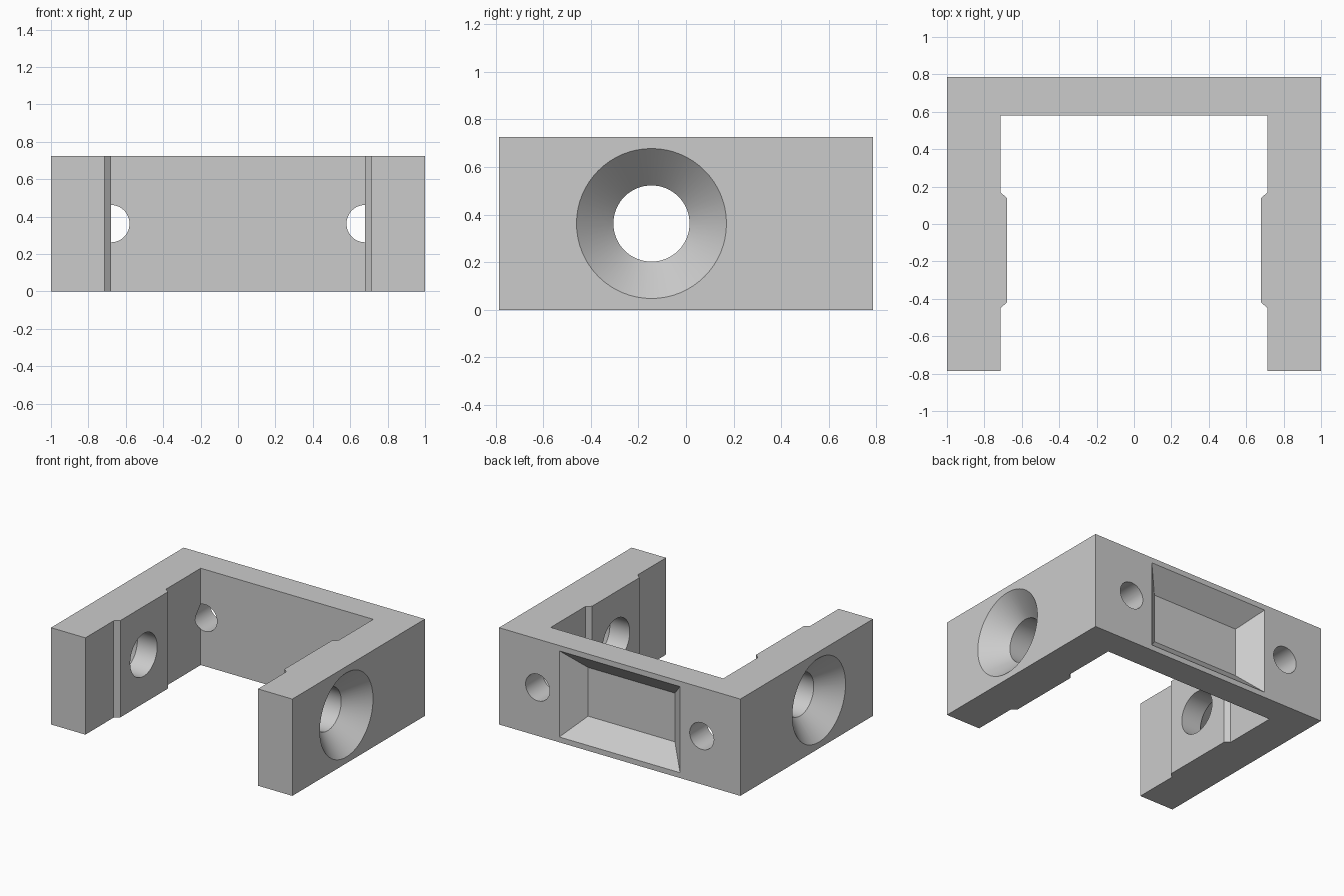
import bpy, bmesh, math
from mathutils import Matrix, Vector

if "Cube" in bpy.data.objects:
    bpy.data.objects.remove(bpy.data.objects["Cube"], do_unlink=True)

HEIGHT, MID = 0.725, 0.3625

gray = bpy.data.materials.new("plain gray")
gray.use_nodes = True
gray.diffuse_color = (0.6, 0.6, 0.6, 1)
gray.node_tree.nodes["Principled BSDF"].inputs["Base Color"].default_value = (0.6, 0.6, 0.6, 1)


def finish(name, bm):
    bmesh.ops.recalc_face_normals(bm, faces=bm.faces)
    mesh = bpy.data.meshes.new(name)
    bm.to_mesh(mesh)
    bm.free()
    mesh.materials.append(gray)
    obj = bpy.data.objects.new(name, mesh)
    bpy.context.collection.objects.link(obj)
    return obj


def loft(name, rings):
    """Closed solid through a list of equally long point rings."""
    bm = bmesh.new()
    loops = [[bm.verts.new(p) for p in ring] for ring in rings]
    for a, b in zip(loops, loops[1:]):
        for i in range(len(a)):
            j = (i + 1) % len(a)
            bm.faces.new((a[i], a[j], b[j], b[i]))
    bm.faces.new(loops[0])
    bm.faces.new(loops[-1])
    return finish(name, bm)


def turned(name, centre, axis, profile, sides=64):
    """Round solid from (distance, radius) pairs along an axis."""
    turn = Vector((0, 0, 1)).rotation_difference(Vector(axis)).to_matrix()
    rings = []
    for dist, r in profile:
        angles = [math.tau * i / sides for i in range(sides)]
        rings.append([turn @ Vector((r * math.cos(a), r * math.sin(a), dist)) + Vector(centre)
                      for a in angles])
    return loft(name, rings)


# U-shaped bracket with a raised pad inside each arm
half = [(1, 0.785), (1, -0.785), (0.715, -0.785), (0.715, -0.45), (0.68, -0.42),
        (0.68, 0.14), (0.715, 0.17), (0.715, 0.58)]
outline = half + [(-x, y) for x, y in reversed(half)]
bracket = loft("bracket", [[(x, y, z) for x, y in outline] for z in (0, HEIGHT)])

# Cutters: countersunk arm holes and screw holes in the back wall
cutters = []
for side, label in ((1, "left"), (-1, "right")):
    cutters.append(turned(label + "_countersink_cutter", (side, -0.145, MID), (-side, 0, 0),
                          [(-0.05, 0.365), (0.155, 0.16), (0.5, 0.16)]))
    cutters.append(turned(label + "_screw_hole_cutter", (0.68 * side, 0.785, MID), (0, -1, 0),
                          [(-0.05, 0.1), (0.205, 0.1), (0.28, 0.025)], 48))

# Cutter: tapered rectangular recess in the back
def rectangle(y, inset):
    x, z = 0.5 - inset, 0.3225 - inset
    return [(sx * x, y, MID + sz * z) for sx, sz in ((-1, -1), (1, -1), (1, 1), (-1, 1))]

cutters.append(loft("recess_cutter", [rectangle(0.805, -0.02), rectangle(0.645, 0.14)]))

for cutter in cutters:
    cutter.hide_render = True
    cutter.hide_set(True)
    mod = bracket.modifiers.new(cutter.name, "BOOLEAN")
    mod.operation = "DIFFERENCE"
    mod.solver = "EXACT"
    mod.object = cutter

# Apply the cuts, drop the cutters and smooth the round walls
bpy.context.view_layer.update()
result = bpy.data.meshes.new_from_object(bracket.evaluated_get(bpy.context.evaluated_depsgraph_get()))
bracket.modifiers.clear()
bracket.data = result
bracket.data.materials.clear()
bracket.data.materials.append(gray)
for cutter in cutters:
    bpy.data.objects.remove(cutter, do_unlink=True)
for poly in bracket.data.polygons:
    poly.material_index = 0
bpy.context.view_layer.objects.active = bracket
bracket.select_set(True)
bpy.ops.object.shade_smooth_by_angle(angle=math.radians(30))
